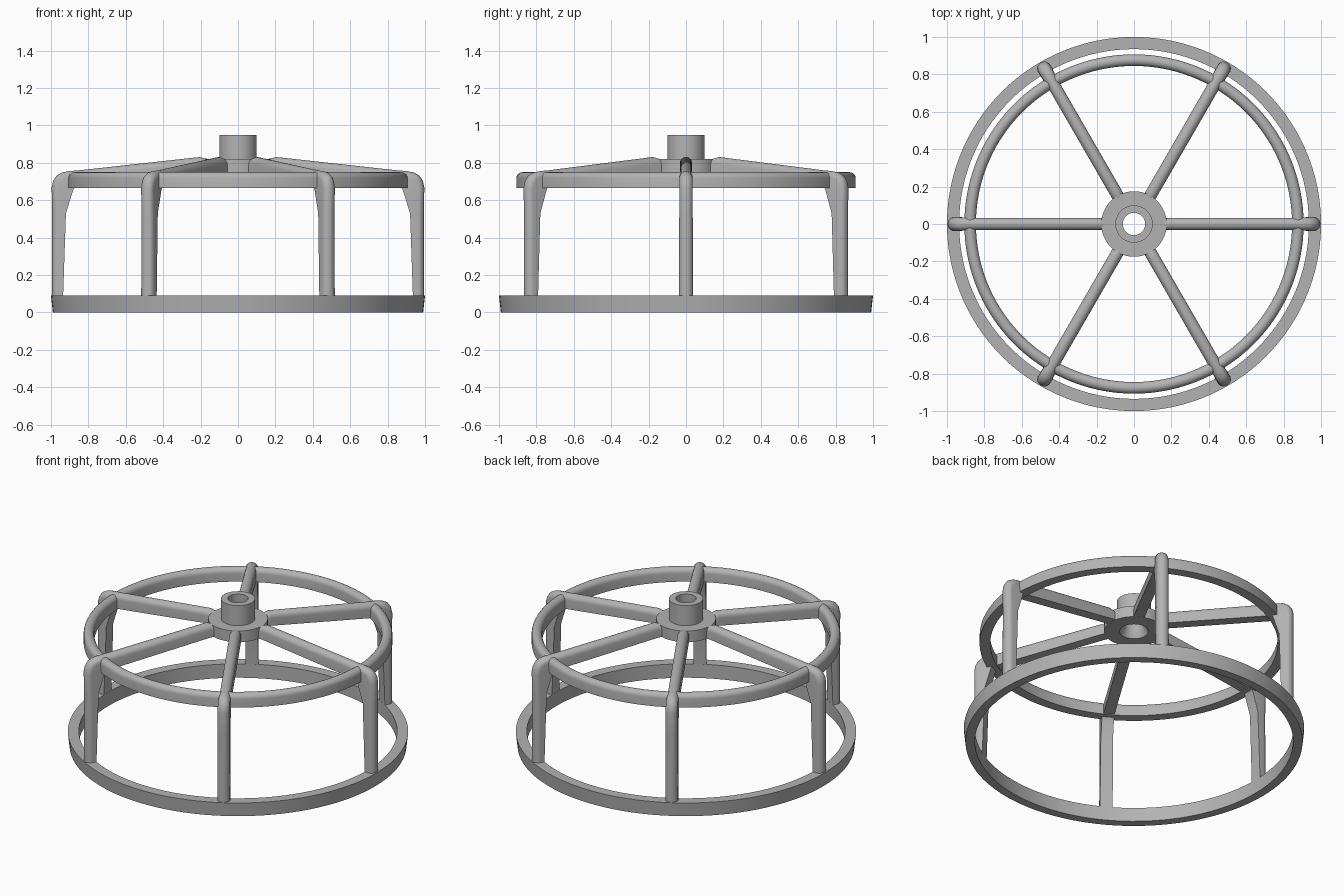
import bpy, bmesh, math
from mathutils import Matrix, Vector

if "Cube" in bpy.data.objects:
    bpy.data.objects.remove(bpy.data.objects["Cube"])

grey = bpy.data.materials.new("satin grey")
grey.diffuse_color = (0.45, 0.45, 0.45, 1)
grey.use_nodes = True
grey.node_tree.nodes["Principled BSDF"].inputs["Base Color"].default_value = grey.diffuse_color


def finish(name, bm, angle=35):
    bmesh.ops.recalc_face_normals(bm, faces=bm.faces)
    me = bpy.data.meshes.new(name)
    bm.to_mesh(me)
    bm.free()
    ob = bpy.data.objects.new(name, me)
    bpy.context.collection.objects.link(ob)
    me.materials.append(grey)
    bpy.ops.object.select_all(action='DESELECT')
    ob.select_set(True)
    bpy.context.view_layer.objects.active = ob
    bpy.ops.object.shade_smooth_by_angle(angle=math.radians(angle))
    return ob


def bridge(bm, loops, closed):
    """Skin quads between successive closed loops of vertices."""
    n = len(loops[0])
    count = len(loops) if closed else len(loops) - 1
    for i in range(count):
        a, b = loops[i], loops[(i + 1) % len(loops)]
        for j in range(n):
            k = (j + 1) % n
            bm.faces.new((a[j], a[k], b[k], b[j]))


def lathe(name, profile, steps=120):
    """Revolve a closed (radius, z) profile around z."""
    bm = bmesh.new()
    loops = []
    for i in range(steps):
        a = 2 * math.pi * i / steps
        loops.append([bm.verts.new((r * math.cos(a), r * math.sin(a), z))
                      for r, z in profile])
    bridge(bm, loops, True)
    return finish(name, bm)


def arm(name, stations, angle):
    """Loft a D section (flat inside, round outside) along inner/outer points."""
    bm = bmesh.new()
    loops = []
    for (ro, zo), (ri, zi), w in stations:
        outer, inner = Vector((ro, 0, zo)), Vector((ri, 0, zi))
        d = (outer - inner).normalized()
        base = outer - d * 0.034
        pts = [inner + Vector((0, -w, 0))]
        for i in range(13):
            t = math.pi * i / 12
            pts.append(base + Vector((0, -w * math.cos(t), 0)) + d * 0.034 * math.sin(t))
        pts.append(inner + Vector((0, w, 0)))
        loops.append([bm.verts.new(p) for p in pts])
    bridge(bm, loops, False)
    bm.faces.new(loops[0])
    bm.faces.new(loops[-1])
    bm.transform(Matrix.Rotation(angle, 4, 'Z'))
    return finish(name, bm)


# Base ring, slightly tapered
lathe("base_ring", [(0.99, 0), (1.0, 0.09), (0.935, 0.09), (0.935, 0)])

# Upper ring with a rounded top
c, rad = 0.876, 0.031
top = [(c + rad * math.cos(math.pi * i / 10), 0.719 + rad * math.sin(math.pi * i / 10))
       for i in range(11)]
lathe("upper_ring", top + [(c - rad, 0.665), (c + rad, 0.665)])

# Hub plate, raised boss and countersunk bore
lathe("hub", [(0.175, 0.748), (0.175, 0.82), (0.1, 0.82), (0.1, 0.95),
              (0.06, 0.95), (0.06, 0.79), (0.085, 0.748)], 64)

# Six legs that bend over into spokes: (outer point, inner point, half width)
stations = [
    ((0.995, 0.06), (0.936, 0.06), 0.038),
    ((0.995, 0.53), (0.92, 0.53), 0.036),
    ((0.996, 0.67), (0.895, 0.61), 0.036),
    ((0.988, 0.705), (0.886, 0.64), 0.036),
    ((0.970, 0.732), (0.880, 0.658), 0.036),
    ((0.940, 0.749), (0.874, 0.666), 0.035),
    ((0.90, 0.756), (0.865, 0.667), 0.034),
    ((0.85, 0.760), (0.84, 0.670), 0.033),
    ((0.205, 0.831), (0.195, 0.748), 0.033),
    ((0.155, 0.819), (0.150, 0.750), 0.033),
]
for i in range(6):
    arm("leg_and_spoke_%d" % (i + 1), stations, math.radians(60 * i))
